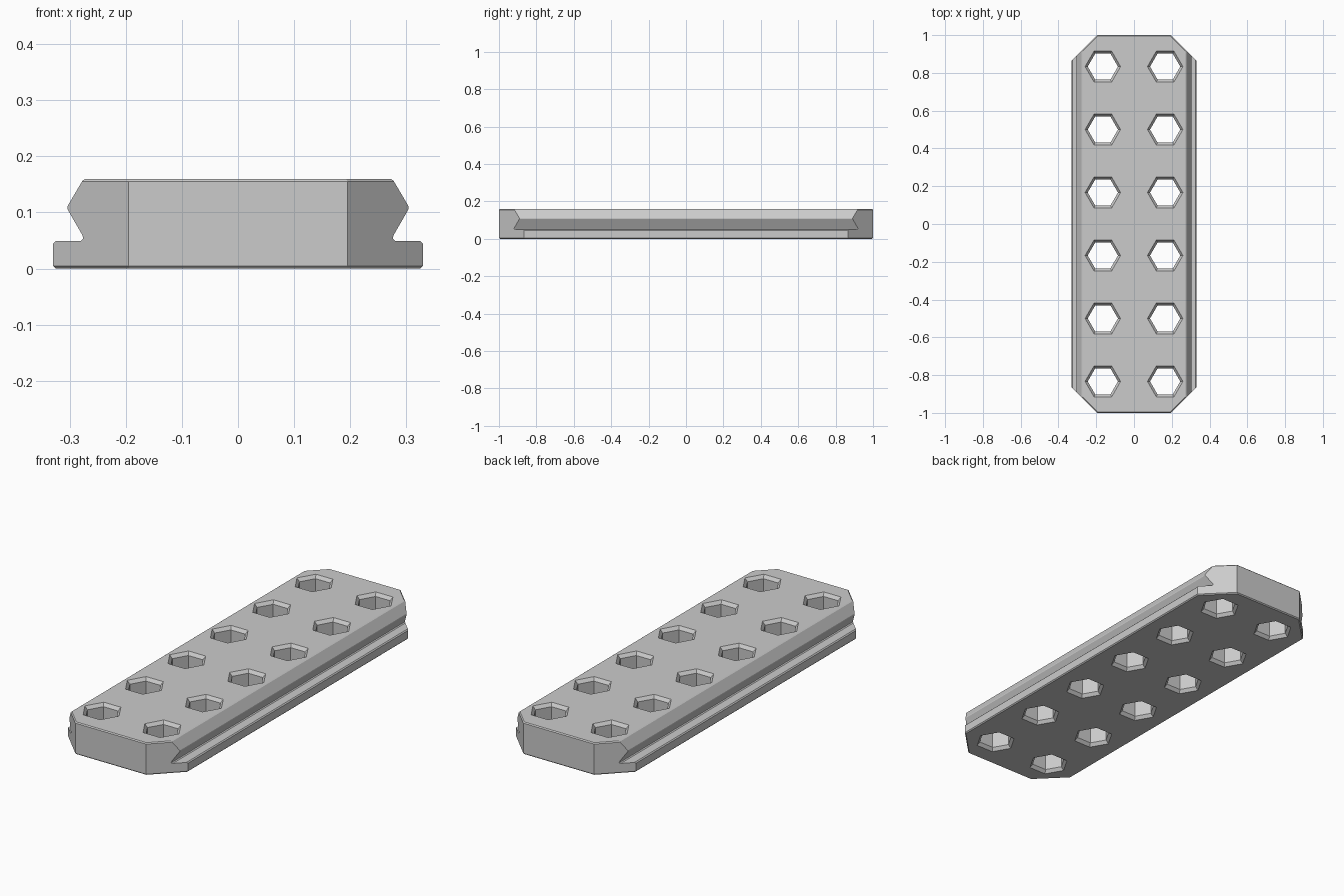
import bpy, bmesh, math
from mathutils import Vector

if "Cube" in bpy.data.objects:
    bpy.data.objects.remove(bpy.data.objects["Cube"])

HEIGHT, LENGTH, BEVEL = 0.16, 2.0, 0.005


def make_object(name, bm):
    bmesh.ops.recalc_face_normals(bm, faces=bm.faces)
    mesh = bpy.data.meshes.new(name)
    bm.to_mesh(mesh)
    bm.free()
    obj = bpy.data.objects.new(name, mesh)
    bpy.context.collection.objects.link(obj)
    return obj


def slice_off(bm, point, normal):
    """Cut away everything beyond the plane and cap the opening."""
    geom = bm.verts[:] + bm.edges[:] + bm.faces[:]
    cut = bmesh.ops.bisect_plane(bm, geom=geom, plane_co=point, plane_no=normal,
                                 clear_outer=True, dist=1e-6)["geom_cut"]
    edges = [e for e in cut if isinstance(e, bmesh.types.BMEdge) and e.is_boundary]
    if edges:
        bmesh.ops.edgenet_fill(bm, edges=edges)


grey = bpy.data.materials.new("plain grey")
grey.use_nodes = True
colour = (0.6, 0.6, 0.6, 1)
grey.diffuse_color = colour
grey.node_tree.nodes["Principled BSDF"].inputs["Base Color"].default_value = colour

# Rail: flanged cross-section with V-shaped sides, run along its length
half = [(0.325, 0), (0.33, 0.005), (0.33, 0.044), (0.325, 0.049), (0.281, 0.049),
        (0.276, 0.053), (0.277, 0.059), (0.304, 0.106), (0.304, 0.111),
        (0.277, 0.157), (0.272, HEIGHT)]
outline = half + [(-x, z) for x, z in reversed(half)]
bm = bmesh.new()
face = bm.faces.new([bm.verts.new((x, -LENGTH / 2, z)) for x, z in outline])
run = bmesh.ops.extrude_face_region(bm, geom=[face])
bmesh.ops.translate(bm, vec=(0, LENGTH, 0),
                    verts=[v for v in run["geom"] if isinstance(v, bmesh.types.BMVert)])

# Diagonal corners, then fine bevels round the top and bottom of each end
for sy in (-1, 1):
    directions = [Vector((sx, sy, 0)).normalized() for sx in (-1, 1)]
    for d in directions:
        slice_off(bm, (d.x * 0.845, d.y * 0.845, 0), d)
    for d, reach in [(Vector((0, sy, 0)), 1.0)] + [(d, 0.845) for d in directions]:
        for z, up in ((HEIGHT - BEVEL, 1), (BEVEL, -1)):
            slice_off(bm, d * reach + Vector((0, 0, z)), d + Vector((0, 0, up)))
rail = make_object("rail", bm)
rail.data.materials.append(grey)

# Hexagonal through-holes with flared rims
bm = bmesh.new()
INNER, RIM, FLARE, OVER = 0.08, 0.094, 0.016, 0.008
rings = [(RIM + OVER * (RIM - INNER) / FLARE, -OVER), (INNER, FLARE),
         (INNER, HEIGHT - FLARE),
         (RIM + OVER * (RIM - INNER) / FLARE, HEIGHT + OVER)]
for cx in (-0.165, 0.165):
    for row in range(6):
        cy = (row - 2.5) / 3
        loops = [[bm.verts.new((cx + r * math.cos(i * math.pi / 3),
                                cy + r * math.sin(i * math.pi / 3), z))
                  for i in range(6)] for r, z in rings]
        bm.faces.new(loops[0])
        bm.faces.new(loops[-1])
        for low, high in zip(loops, loops[1:]):
            for i in range(6):
                j = (i + 1) % 6
                bm.faces.new((low[i], low[j], high[j], high[i]))
cutter = make_object("hole_cutter", bm)
cutter.hide_render = True

holes = rail.modifiers.new("holes", "BOOLEAN")
holes.operation = "DIFFERENCE"
holes.solver = "EXACT"
holes.object = cutter
bpy.context.view_layer.objects.active = rail
rail.select_set(True)
bpy.ops.object.modifier_apply(modifier=holes.name)
bpy.data.objects.remove(cutter)
